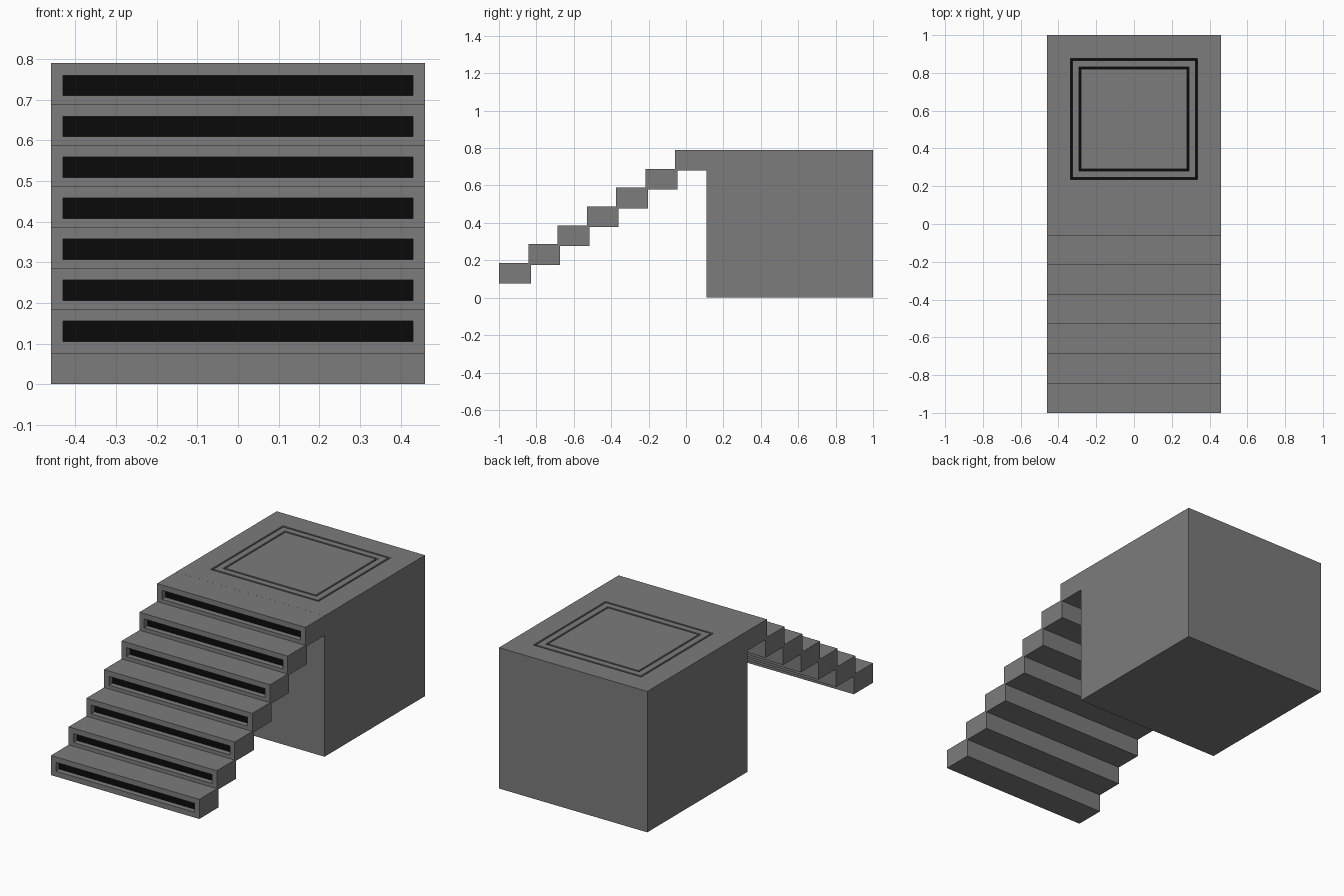
import bpy
import bmesh
from mathutils import Vector

if "Cube" in bpy.data.objects:
    bpy.data.objects.remove(bpy.data.objects["Cube"])

WIDTH = 0.92
black = bpy.data.materials.new("black")
black.diffuse_color = (0.003, 0.003, 0.003, 1)
black.use_nodes = True
black.node_tree.nodes["Principled BSDF"].inputs["Base Color"].default_value = black.diffuse_color
grey = bpy.data.materials.new("grey")
grey.diffuse_color = (0.2, 0.2, 0.2, 1)
grey.use_nodes = True
grey.node_tree.nodes["Principled BSDF"].inputs["Base Color"].default_value = grey.diffuse_color


def panelled_box(name, y0, y1, z0, z1, facing, insets):
    """Box whose face towards 'facing' gets a chain of (thickness, depth, is_black) insets.
    Returns after making the object; a final None thickness blackens the centre."""
    bm = bmesh.new()
    bmesh.ops.create_cube(bm, size=1)
    bmesh.ops.scale(bm, vec=(WIDTH, y1 - y0, z1 - z0), verts=bm.verts)
    bmesh.ops.translate(bm, vec=(0, (y0 + y1) / 2, (z0 + z1) / 2), verts=bm.verts)
    bm.normal_update()
    face = max(bm.faces, key=lambda f: f.normal.dot(Vector(facing)))
    for thickness, depth, is_black in insets:
        if thickness is None:
            face.material_index = 1
            continue
        rim = bmesh.ops.inset_individual(
            bm, faces=[face], thickness=thickness, depth=depth, use_even_offset=True)
        for f in rim["faces"]:
            f.material_index = int(is_black)
    mesh = bpy.data.meshes.new(name)
    bm.to_mesh(mesh)
    bm.free()
    mesh.materials.append(grey)
    mesh.materials.append(black)
    obj = bpy.data.objects.new(name, mesh)
    bpy.context.collection.objects.link(obj)
    return obj


# Steps with a recessed black slot in each riser
slot = [(0.03, 0, False), (0, -0.03, False), (None, 0, True)]
for i in range(7):
    y, z = -1 + 0.1567 * i, 0.075 + 0.1008 * i
    panelled_box(f"step_{i + 1}", y, y + 0.17, z, z + 0.11, (0, -1, 0), slot)

# Platform block with two square grooves in its top
groove = [(0, -0.01, False), (0.01, 0, True), (0, 0.01, False)]
top = [(0.125, 0, False)] + groove + [(0.035, 0, False)] + groove
panelled_box("platform", 0.11, 1.0, 0.0, 0.79, (0, 0, 1), top)
